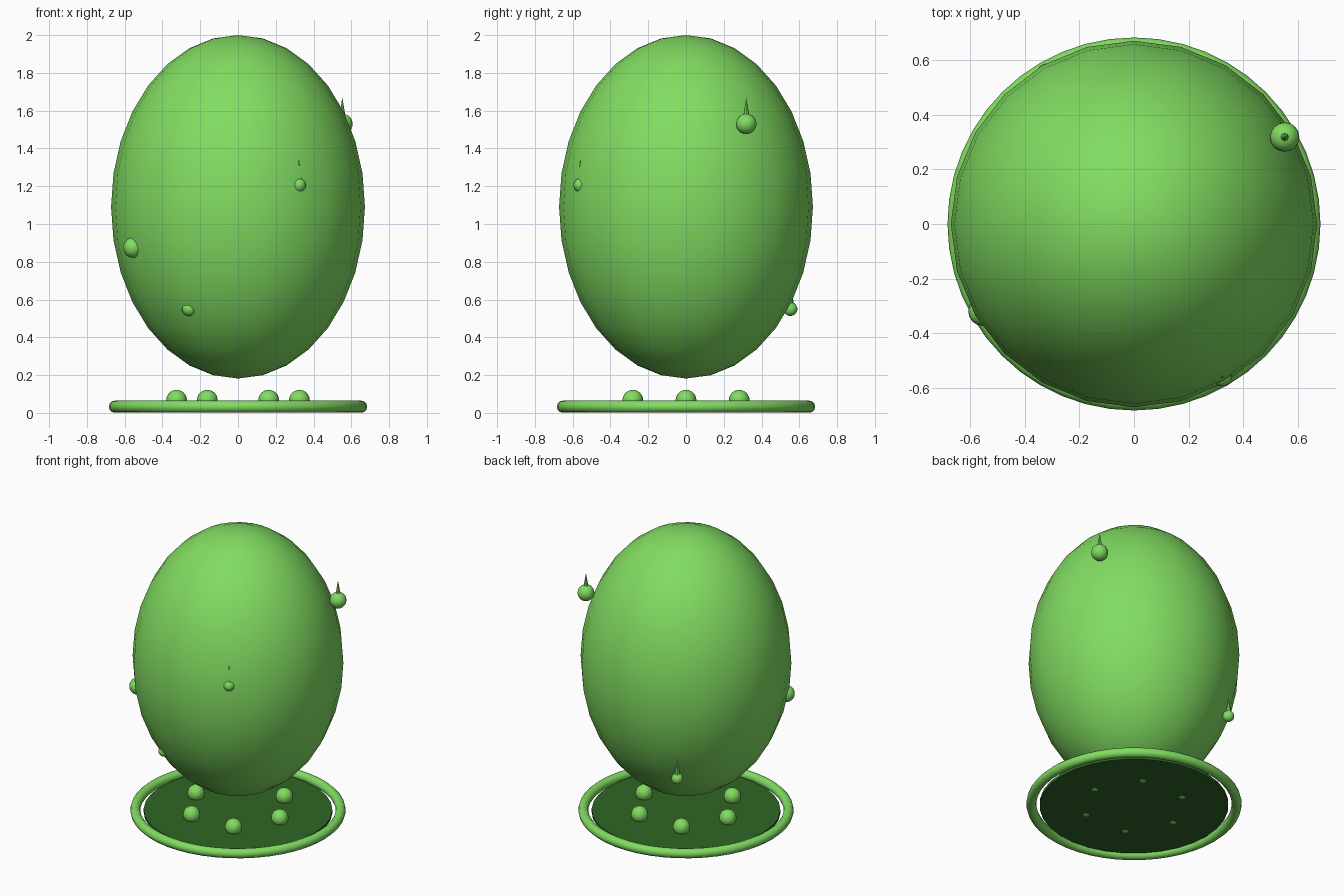
import bpy
from math import radians, cos, sin

if "Cube" in bpy.data.objects:
    bpy.data.objects.remove(bpy.data.objects["Cube"])


def material(name, rgb):
    m = bpy.data.materials.new(name)
    m.diffuse_color = (*rgb, 1)
    m.use_nodes = True
    m.node_tree.nodes["Principled BSDF"].inputs["Base Color"].default_value = m.diffuse_color
    return m


GREEN = material("bright_green", (0.22, 0.72, 0.12))
DARK = material("dark_green", (0.03, 0.13, 0.02))


def finish(name, mat, smooth=True):
    ob = bpy.context.object
    ob.name = name
    ob.data.materials.append(mat)
    if smooth:
        bpy.ops.object.shade_smooth_by_angle(angle=radians(40))
    return ob


def ball(name, loc, r, seg=16, rings=12):
    bpy.ops.mesh.primitive_uv_sphere_add(segments=seg, ring_count=rings, radius=r, location=loc)
    return finish(name, GREEN)


# egg body
bpy.ops.mesh.primitive_uv_sphere_add(segments=24, ring_count=16, radius=1, location=(0, 0, 1.091))
bpy.context.object.scale = (0.672, 0.672, 0.909)
bpy.ops.object.transform_apply(location=False, rotation=False, scale=True)
finish("egg_body", GREEN)

# base disc and the ring around it
bpy.ops.mesh.primitive_cylinder_add(vertices=32, radius=0.6, depth=0.02, location=(0, 0, 0.026))
finish("base_disc", DARK)
bpy.ops.mesh.primitive_torus_add(major_radius=0.652, minor_radius=0.032, major_segments=48,
                                 minor_segments=12, location=(0, 0, 0.033))
finish("base_ring", GREEN)

# six round studs on the disc
for i in range(6):
    a = radians(60 * i)
    ball(f"base_stud_{i + 1}", (0.325 * cos(a), 0.325 * sin(a), 0.067), 0.055)

# buds with a spike on top: angle, distance from axis, height, ball radius
BUDS = [(30, 0.638, 1.53, 0.054), (120, 0.638, 0.55, 0.037), (210, 0.64, 0.875, 0.054),
        (240, 0.518, 0.55, 0.037), (300, 0.645, 1.205, 0.037)]
for i, (deg, d, z, r) in enumerate(BUDS):
    x, y = d * cos(radians(deg)), d * sin(radians(deg))
    ball(f"bud_{i + 1}", (x, y, z), r)
    bpy.ops.mesh.primitive_cone_add(vertices=8, radius1=0.018, radius2=0, depth=0.11,
                                    location=(x, y, z + 0.085))
    finish(f"bud_spike_{i + 1}", GREEN)
